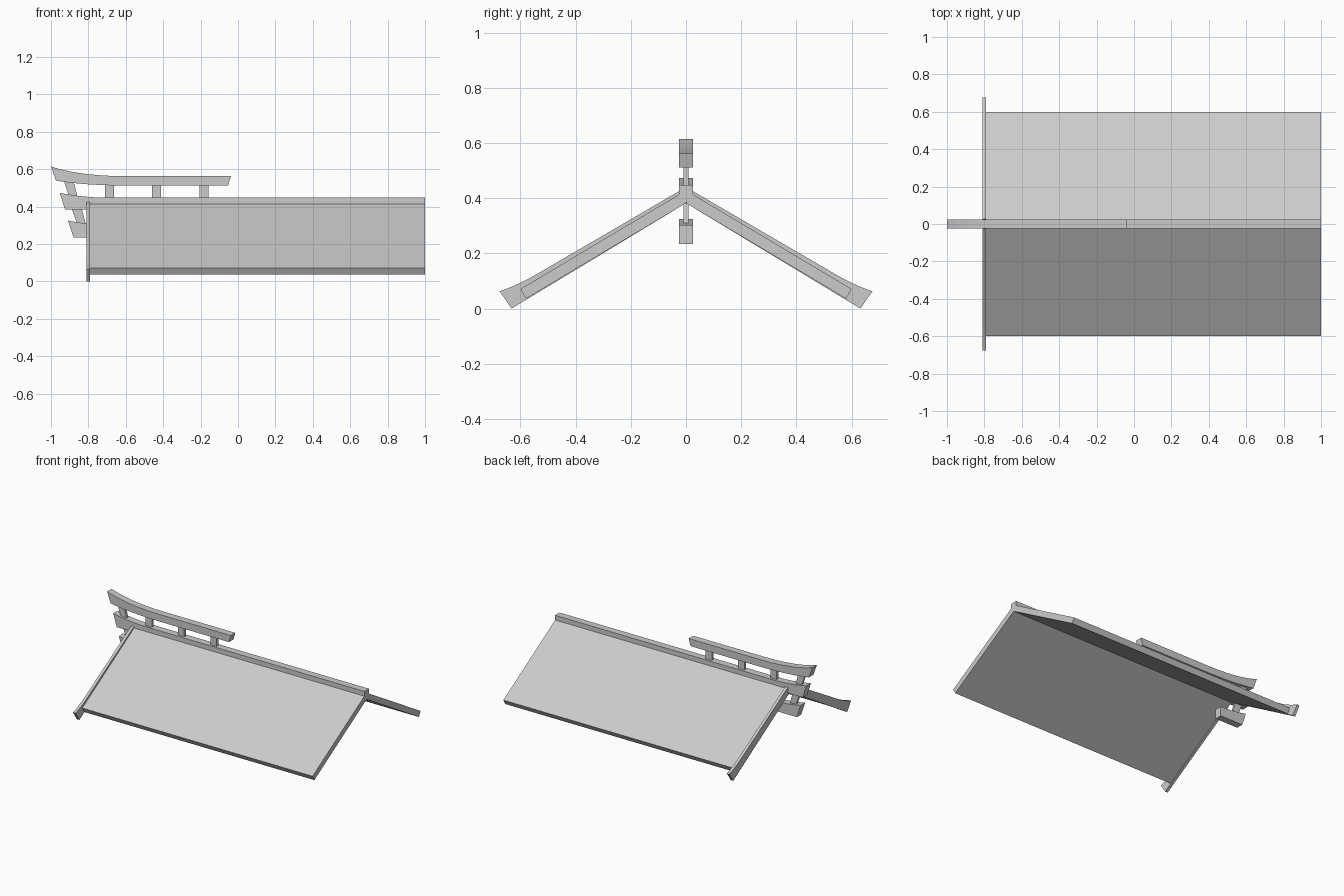
import bpy, bmesh

if "Cube" in bpy.data.objects:
    bpy.data.objects.remove(bpy.data.objects["Cube"])


def prism(name, pts, axis, lo, hi):
    """Extrude a 2D profile: axis 'y' takes (x, z) points, axis 'x' takes (y, z)."""
    def place(p, d):
        return (p[0], d, p[1]) if axis == 'y' else (d, p[0], p[1])
    bm = bmesh.new()
    a = [bm.verts.new(place(p, lo)) for p in pts]
    b = [bm.verts.new(place(p, hi)) for p in pts]
    bm.faces.new(a)
    bm.faces.new(b[::-1])
    n = len(pts)
    for i in range(n):
        j = (i + 1) % n
        bm.faces.new((a[j], a[i], b[i], b[j]))
    bmesh.ops.recalc_face_normals(bm, faces=bm.faces)
    me = bpy.data.meshes.new(name)
    bm.to_mesh(me)
    bm.free()
    ob = bpy.data.objects.new(name, me)
    bpy.context.collection.objects.link(ob)
    return ob


def bend(p0, p1, p2, n=6):
    """Quadratic curve points from p0 to p2."""
    return [tuple((1 - t)**2 * a + 2 * t * (1 - t) * b + t * t * c
                  for a, b, c in zip(p0, p1, p2))
            for t in (i / n for i in range(n + 1))]


W = 0.025    # half width of rails
S = 0.009    # half width of posts

# Sloping roof slabs and end boards with flared feet
for side, s in (("front", -1), ("back", 1)):
    slab = [(0, 0.382), (0.021, 0.416), (0.6, 0.071), (0.58, 0.036)]
    prism(side + "_roof_slab", [(s * y, z) for y, z in slab], 'x', -0.79, 1.0)
    board = [(0, 0.382), (0.026, 0.425)]
    board += bend((0.52, 0.137), (0.60, 0.088), (0.675, 0.063))
    board += [(0.632, 0.0)]
    prism(side + "_end_board", [(s * y, z) for y, z in board], 'x', -0.81, -0.79)

# Ridge beam with upturned end
prism("ridge_beam",
      bend((-0.953, 0.473), (-0.82, 0.447), (-0.70, 0.447))
      + [(1.0, 0.447), (1.0, 0.384), (-0.925, 0.384)], 'y', -W, W)

# Upper rail, curved above and below
prism("upper_rail",
      bend((-1.0, 0.614), (-0.85, 0.563), (-0.60, 0.562))
      + [(-0.038, 0.562), (-0.053, 0.512)]
      + bend((-0.60, 0.512), (-0.82, 0.513), (-0.973, 0.538)), 'y', -W, W)

# Short lower rail
prism("lower_rail",
      bend((-0.909, 0.325), (-0.80, 0.302), (-0.70, 0.302))
      + [(-0.70, 0.234), (-0.879, 0.234)], 'y', -W, W)

# Upright posts between ridge and upper rail
for i, x in enumerate((-0.687, -0.436, -0.183)):
    prism(f"post_{i + 1}", [(x - 0.024, 0.44), (x + 0.024, 0.44),
                            (x + 0.024, 0.52), (x - 0.024, 0.52)], 'y', -S, S)

# Slanted struts at the overhanging end
prism("upper_strut", [(-0.932, 0.54), (-0.880, 0.54),
                      (-0.858, 0.45), (-0.902, 0.45)], 'y', -S, S)
prism("lower_strut", [(-0.890, 0.39), (-0.836, 0.39),
                      (-0.811, 0.295), (-0.855, 0.295)], 'y', -S, S)
